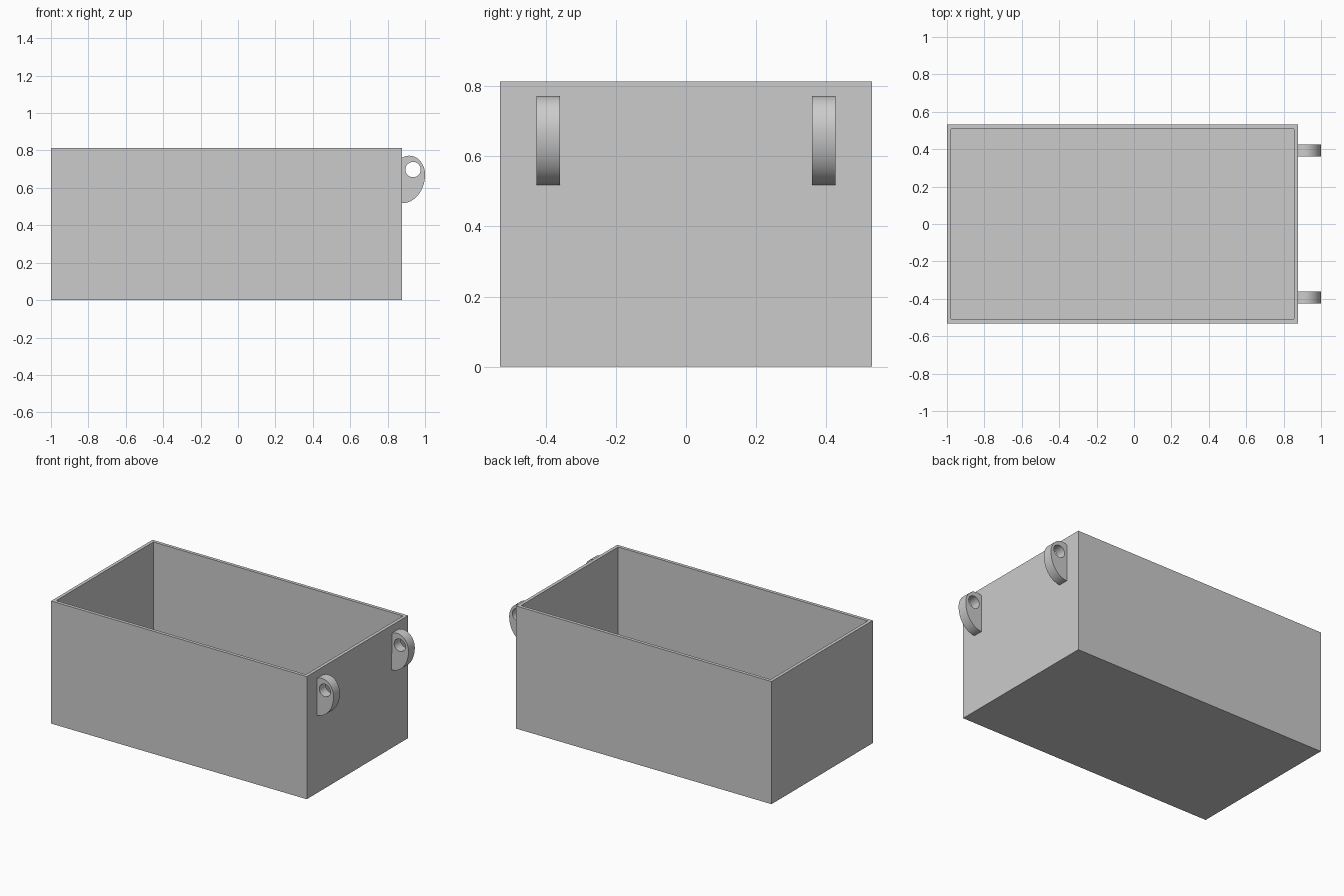
import bpy, bmesh
from math import sin, cos, pi, radians
from mathutils import Vector

cube = bpy.data.objects.get("Cube")
if cube:
    bpy.data.objects.remove(cube, do_unlink=True)

LEFT, RIGHT = -1.0, 0.877      # box extents along x
HALF_Y, HEIGHT, WALL = 0.531, 0.814, 0.022
LUG_Y, LUG_HALF = 0.393, 0.033

grey = bpy.data.materials.new("plain_grey")
grey.use_nodes = True
colour = (0.6, 0.6, 0.6, 1)
grey.diffuse_color = colour
grey.node_tree.nodes["Principled BSDF"].inputs["Base Color"].default_value = colour


def make_box():
    """Open-topped box: inset the top of a block and push it down to the floor."""
    bm = bmesh.new()
    bmesh.ops.create_cube(bm, size=1)
    size = Vector((RIGHT - LEFT, 2 * HALF_Y, HEIGHT))
    bmesh.ops.scale(bm, vec=size, verts=bm.verts)
    bmesh.ops.translate(bm, vec=((LEFT + RIGHT) / 2, 0, HEIGHT / 2), verts=bm.verts)
    top = max(bm.faces, key=lambda f: f.calc_center_median().z)
    bmesh.ops.inset_individual(bm, faces=[top], thickness=WALL, use_even_offset=True)
    inner = bmesh.ops.extrude_discrete_faces(bm, faces=[top])["faces"][0]
    bmesh.ops.translate(bm, vec=(0, 0, WALL - HEIGHT), verts=inner.verts)
    bmesh.ops.recalc_face_normals(bm, faces=bm.faces)
    mesh = bpy.data.meshes.new("open_box")
    bm.to_mesh(mesh)
    bm.free()
    mesh.materials.append(grey)
    bpy.context.collection.objects.link(bpy.data.objects.new("open_box", mesh))


def arc(cx, cz, rx, rz, start, end, steps):
    """Points along an elliptical arc, angles in degrees."""
    angles = [radians(start + (end - start) * i / steps) for i in range(steps + 1)]
    return [(cx + rx * cos(a), cz + rz * sin(a)) for a in angles]


def make_lug(name, y):
    """Rounded mounting ear with a round hole, extruded from its side profile."""
    outline = arc(RIGHT, 0.672, 1 - RIGHT, 0.154, -90, 0, 24)
    outline += arc(0.915, 0.672, 0.085, 0.1, 0, 116.5, 28)[1:]
    hole = arc(0.936, 0.698, 0.041, 0.041, 0, 360, 40)[:-1]
    curve = bpy.data.curves.new(name, "CURVE")
    curve.dimensions = "2D"
    curve.fill_mode = "BOTH"
    curve.extrude = LUG_HALF
    for points in (outline, hole):
        spline = curve.splines.new("POLY")
        spline.points.add(len(points) - 1)
        for p, (x, z) in zip(spline.points, points):
            p.co = (x, z, 0, 1)
        spline.use_cyclic_u = True
    curve.materials.append(grey)
    lug = bpy.data.objects.new(name, curve)
    lug.location.y = y
    lug.rotation_euler.x = pi / 2
    bpy.context.collection.objects.link(lug)
    bpy.ops.object.select_all(action="DESELECT")
    lug.select_set(True)
    bpy.context.view_layer.objects.active = lug
    bpy.ops.object.convert(target="MESH")
    lug = bpy.context.object
    # Weld caps to sides so that shading is smooth round the rim
    bm = bmesh.new()
    bm.from_mesh(lug.data)
    bmesh.ops.remove_doubles(bm, verts=bm.verts, dist=0.0001)
    bmesh.ops.recalc_face_normals(bm, faces=bm.faces)
    bm.to_mesh(lug.data)
    bm.free()
    bpy.ops.object.shade_smooth_by_angle(angle=radians(30))


make_box()
make_lug("front_lug", -LUG_Y)
make_lug("back_lug", LUG_Y)
